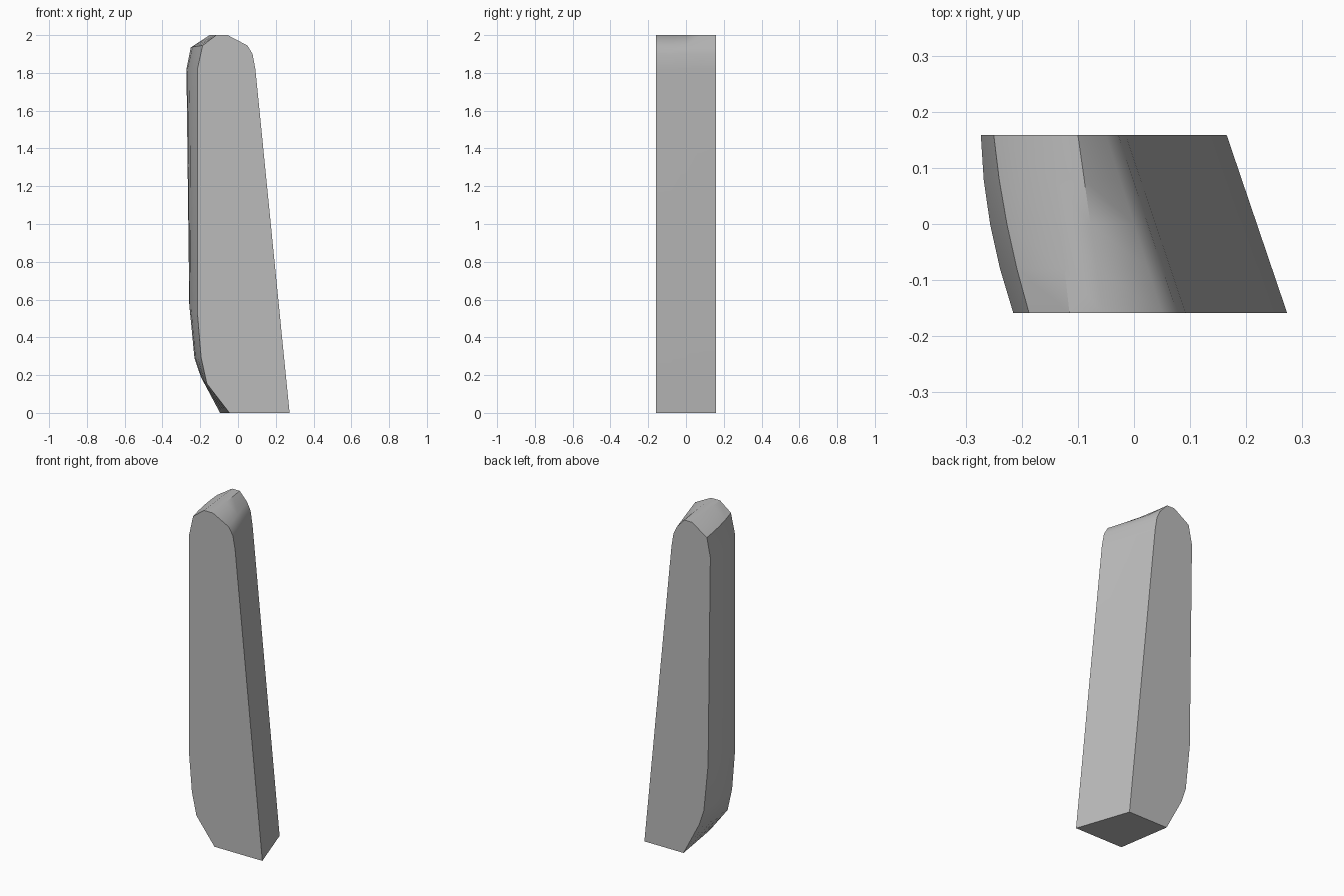
import bpy
import bmesh
import math

cube = bpy.data.objects.get("Cube")
if cube:
    bpy.data.objects.remove(cube, do_unlink=True)

mat = bpy.data.materials.new("plain grey")
mat.use_nodes = True
grey = (0.5, 0.5, 0.5, 1)
mat.diffuse_color = grey
mat.node_tree.nodes["Principled BSDF"].inputs["Base Color"].default_value = grey

# Matching outlines (x, z) of the front and back ends, and how far each point bulges
front = [(-0.045, 0), (0.273, 0), (0.092, 1.82), (0.077, 1.9), (0.05, 1.945),
         (-0.055, 2), (-0.115, 2), (-0.187, 1.945), (-0.215, 1.82),
         (-0.215, 0.53), (-0.195, 0.29), (-0.165, 0.155)]
back = [(-0.095, 0), (0.165, 0), (-0.015, 1.82), (-0.028, 1.9), (-0.05, 1.945),
        (-0.1, 2), (-0.15, 2), (-0.25, 1.935), (-0.273, 1.82),
        (-0.258, 0.57), (-0.23, 0.29), (-0.2, 0.2)]
bulge = [0] * 7 + [0.008] + [0.0125] * 3 + [0.006]
HALF = 0.159
STEPS = 4

# Loft the blade from front to back
bm = bmesh.new()
rings = []
for i in range(STEPS + 1):
    t = i / STEPS
    ring = []
    for (fx, fz), (bx, bz), b in zip(front, back, bulge):
        x = fx + (bx - fx) * t - b * 4 * t * (1 - t)
        ring.append(bm.verts.new((x, HALF * (2 * t - 1), fz + (bz - fz) * t)))
    rings.append(ring)

n = len(front)
for a, b in zip(rings, rings[1:]):
    for k in range(n):
        j = (k + 1) % n
        bm.faces.new((a[k], a[j], b[j], b[k]))
bm.faces.new(rings[0])
bm.faces.new(rings[-1][::-1])
bmesh.ops.recalc_face_normals(bm, faces=bm.faces[:])

mesh = bpy.data.meshes.new("curved_blade")
bm.to_mesh(mesh)
bm.free()
mesh.materials.append(mat)
blade = bpy.data.objects.new("curved_blade", mesh)
bpy.context.collection.objects.link(blade)

# Smooth the rounded sides, keep the end rims sharp
bpy.context.view_layer.objects.active = blade
blade.select_set(True)
bpy.ops.object.shade_smooth_by_angle(angle=math.radians(35))
